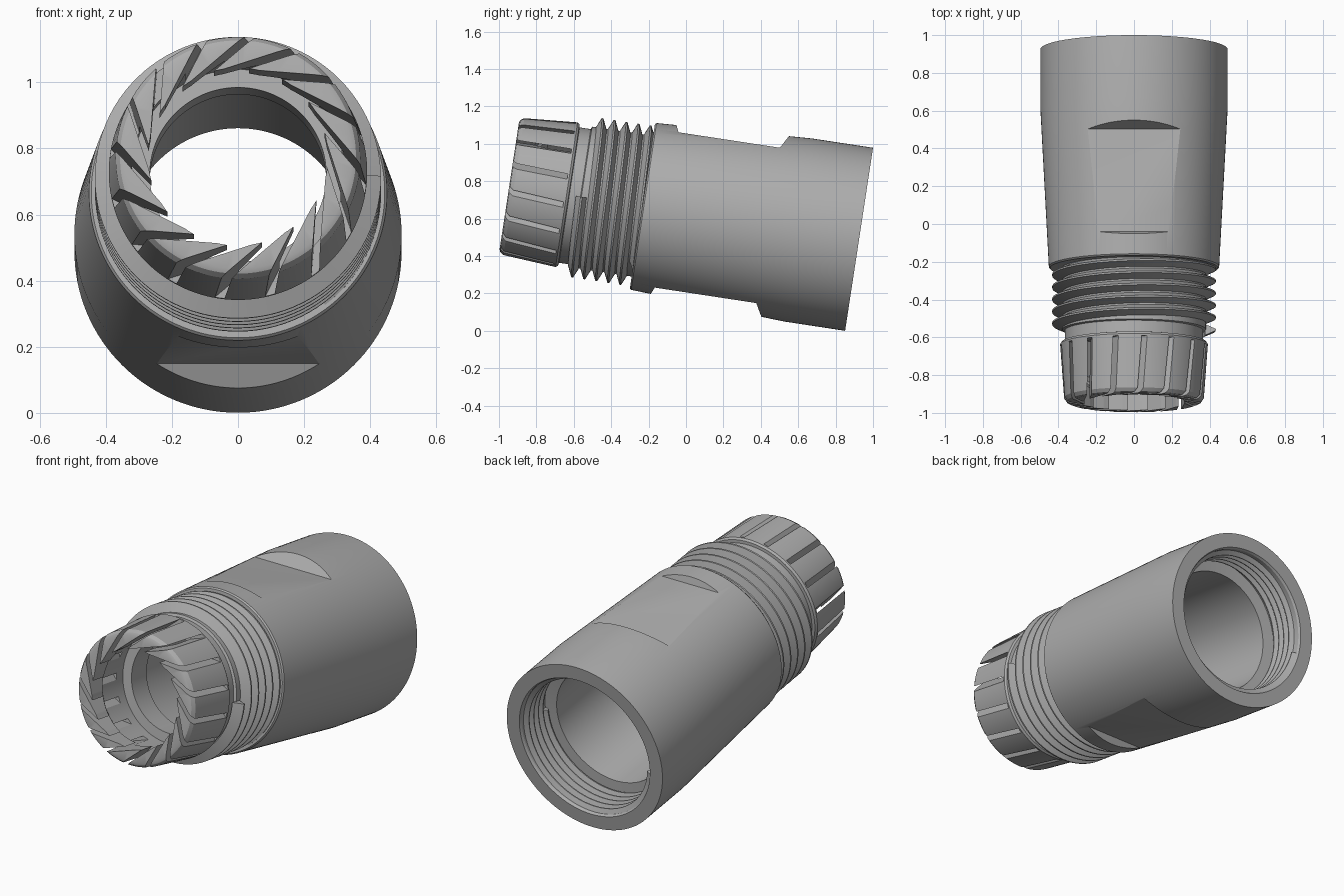
import bpy, bmesh
from math import sin, cos, pi, radians
from mathutils import Matrix, Vector

cube = bpy.data.objects.get("Cube")
if cube:
    bpy.data.objects.remove(cube, do_unlink=True)

# Local frame: y runs along the sleeve axis from the slotted front to the back
TILT = Matrix.Translation((0, -0.945, 0.775)) @ Matrix.Rotation(radians(-8.67), 4, 'X')
SEG = 128

grey = bpy.data.materials.new("plain_grey")
grey.use_nodes = True
grey.diffuse_color = (0.42, 0.42, 0.42, 1)
grey.node_tree.nodes["Principled BSDF"].inputs["Base Color"].default_value = grey.diffuse_color


def finish(name, bm):
    bmesh.ops.recalc_face_normals(bm, faces=bm.faces)
    mesh = bpy.data.meshes.new(name)
    bm.to_mesh(mesh)
    bm.free()
    mesh.materials.append(grey)
    obj = bpy.data.objects.new(name, mesh)
    bpy.context.collection.objects.link(obj)
    obj.matrix_world = TILT
    return obj


def skin(bm, rings, closed):
    """Bridge equal rings of points; close the loop or cap both ends."""
    rows = [[bm.verts.new(p) for p in ring] for ring in rings]
    n = len(rows[0])
    pairs = list(zip(rows, rows[1:]))
    if closed:
        pairs.append((rows[-1], rows[0]))
    else:
        bm.faces.new(rows[0])
        bm.faces.new(rows[-1])
    for a, b in pairs:
        for i in range(n):
            j = (i + 1) % n
            bm.faces.new((a[i], a[j], b[j], b[i]))


def around(angle, profile):
    return [(r * cos(angle), y, r * sin(angle)) for y, r in profile]


def revolve(name, profile):
    bm = bmesh.new()
    skin(bm, [around(2 * pi * i / SEG, profile) for i in range(SEG)], True)
    return finish(name, bm)


def thread(name, start, end, pitch, root, crest):
    """Right-handed helical ridge with a narrow flat crest."""
    bm = bmesh.new()
    steps = int((end - start) / pitch * 96)
    half = pitch * 0.46
    rings = []
    for i in range(steps + 1):
        y = start + pitch * i / 96
        section = [(y - half, root), (y - half * 0.15, crest),
                   (y + half * 0.15, crest), (y + half, root)]
        rings.append(around(-2 * pi * i / 96, section))
    skin(bm, rings, False)
    return finish(name, bm)


def cut(target, cutter):
    cutter.hide_render = True
    mod = target.modifiers.new("cut", 'BOOLEAN')
    mod.operation = 'DIFFERENCE'
    mod.solver = 'EXACT'
    mod.object = cutter
    bpy.context.view_layer.update()
    bpy.ops.object.select_all(action='DESELECT')
    bpy.context.view_layer.objects.active = target
    target.select_set(True)
    bpy.ops.object.modifier_apply(modifier=mod.name)
    bpy.data.objects.remove(cutter, do_unlink=True)


# Sleeve: outer wall from front to back, then the bore back to the front
outer = [(0, 0.343), (0.006, 0.357), (0.025, 0.37), (0.31, 0.391), (0.322, 0.383),
         (0.325, 0.366), (0.385, 0.366), (0.39, 0.38), (0.72, 0.38), (0.72, 0.444),
         (0.728, 0.451), (1.56, 0.495), (1.892, 0.495)]
bore = [(1.892, 0.415), (1.88, 0.408), (1.665, 0.408), (1.657, 0.34), (0.5, 0.34),
        (0.5, 0.267), (0.36, 0.267), (0.36, 0.322), (0.17, 0.322), (0.1, 0.272), (0, 0.272)]
sleeve = revolve("sleeve", outer + bore)

# Wrench flats on the top and bottom
bm = bmesh.new()
for side in (1, -1):
    flat = [(0.851, 0.42), (1.4, 0.42), (1.461, 0.53), (0.803, 0.53)]
    skin(bm, [[(x, y, side * z) for y, z in flat] for x in (-0.4, 0.4)], False)
cut(sleeve, finish("flat_cutter", bm))

# Slanted slots that split the front into sixteen gripping fingers
bm = bmesh.new()
slant = radians(42)
for k in range(16):
    a = radians(90 - 7.5 - 22.5 * k)
    edge = Vector((cos(a), 0, sin(a))) * 0.385
    out = Vector((cos(a - slant), 0, sin(a - slant)))
    side = Vector((-out.z, 0, out.x)) * 0.011
    rings = []
    for reach in (-0.25, 0.06):
        p = edge + out * reach
        front, back = Vector((0, -0.05, 0)), Vector((0, 0.3, 0))
        rings.append([p - side + front, p + side + front, p + side + back, p - side + back])
    skin(bm, rings, False)
cut(sleeve, finish("slot_cutter", bm))

# Outer and inner screw threads
outer_thread = thread("outer_thread", 0.39, 0.725, 0.065, 0.376, 0.433)
inner_thread = thread("inner_thread", 1.675, 1.868, 0.043, 0.412, 0.383)

for obj in (sleeve, outer_thread, inner_thread):
    bpy.ops.object.select_all(action='DESELECT')
    obj.select_set(True)
    bpy.context.view_layer.objects.active = obj
    bpy.ops.object.shade_smooth_by_angle(angle=radians(25))
